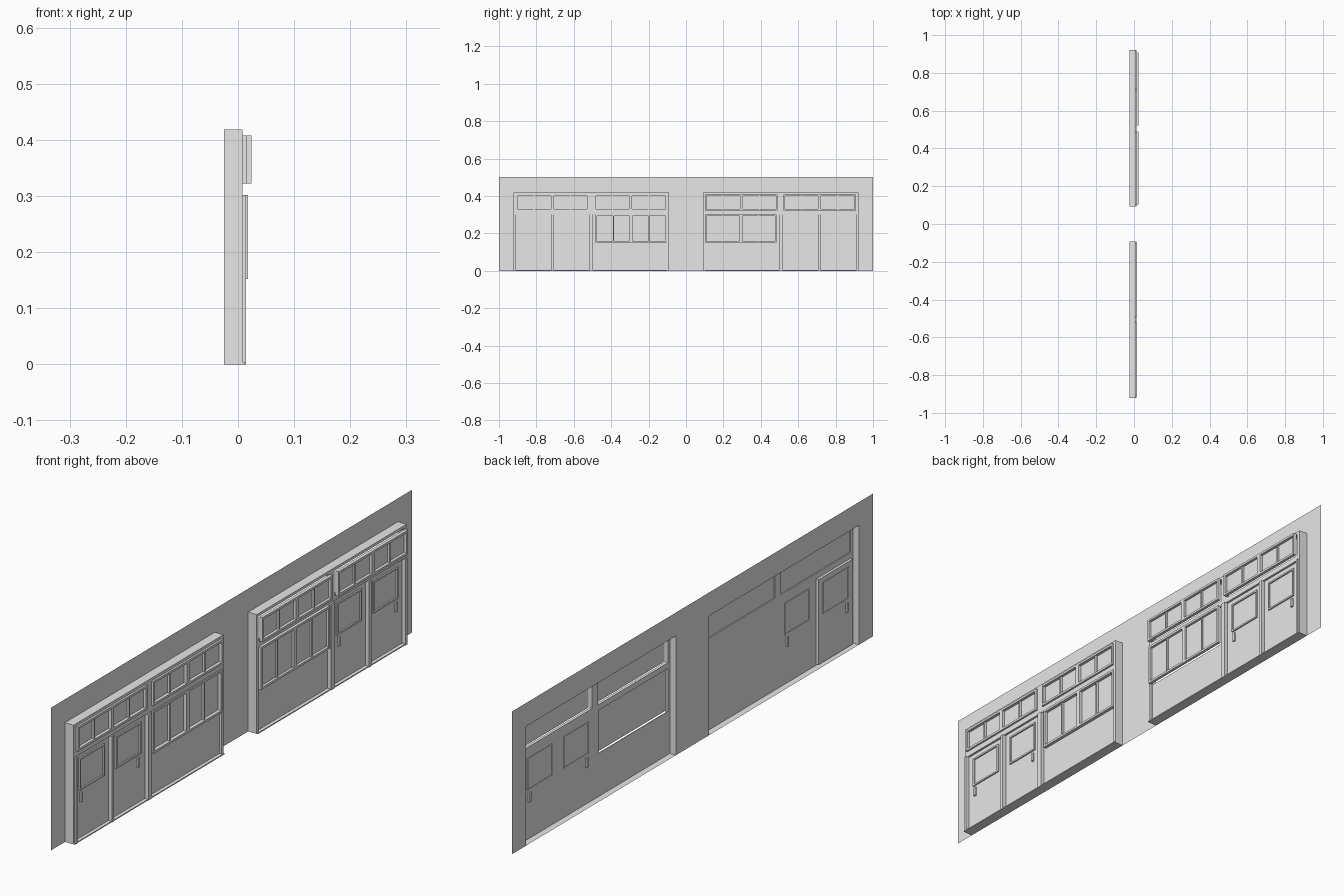
import bpy
import bmesh

cube = bpy.data.objects.get("Cube")
if cube:
    bpy.data.objects.remove(cube, do_unlink=True)

grey = bpy.data.materials.new("plain_grey")
grey.use_nodes = True
GREY = (0.8, 0.8, 0.8, 1)
grey.diffuse_color = GREY
grey.node_tree.nodes["Principled BSDF"].inputs["Base Color"].default_value = GREY

WALL, FACE, BACK = -0.025, 0.008, -0.002
INNER, OUTER, TOP = 0.092, 0.922, 0.418


class Part:
    """Collects boxes and flat sheets into one named object."""

    def __init__(self, name, side=1):
        self.name, self.side, self.bm = name, side, bmesh.new()

    def box(self, x, y, z):
        size = [b - a for a, b in (x, y, z)]
        mid = [(a + b) / 2 for a, b in (x, y, z)]
        mid[1] *= self.side
        new = bmesh.ops.create_cube(self.bm, size=1)["verts"]
        for v in new:
            v.co = [c * s + m for c, s, m in zip(v.co, size, mid)]

    def sheet(self, *points):
        self.bm.faces.new([self.bm.verts.new((x, y * self.side, z)) for x, y, z in points])

    def done(self):
        bmesh.ops.recalc_face_normals(self.bm, faces=self.bm.faces)
        mesh = bpy.data.meshes.new(self.name)
        self.bm.to_mesh(mesh)
        self.bm.free()
        mesh.materials.append(grey)
        bpy.context.collection.objects.link(bpy.data.objects.new(self.name, mesh))


def border(part, x, y, z, w):
    """Four bars around a rectangle."""
    part.box(x, y, (z[0], z[0] + w))
    part.box(x, y, (z[1] - w, z[1]))
    inner = (z[0] + w, z[1] - w)
    part.box(x, (y[0], y[0] + w), inner)
    part.box(x, (y[1] - w, y[1]), inner)


def glazing(name, side, y, z, front, pane):
    """Two double frames side by side, four panes in all."""
    part = Part(name, side)
    half = (y[1] - y[0]) / 2
    for i in range(2):
        a = y[0] + i * half
        b = a + half
        border(part, (pane, front), (a, b), z, 0.008)
        mid = (a + b) / 2
        part.box((pane, front - 0.003), (mid - 0.003, mid + 0.003), (z[0] + 0.008, z[1] - 0.008))
    part.box((pane, pane + 0.002), y, z)
    part.done()


# Flat wall sheet with two openings that reach the ground
wall = Part("wall")
strips = [(-1, -OUTER, 0), (-OUTER, -INNER, TOP), (-INNER, INNER, 0), (INNER, OUTER, TOP), (OUTER, 1, 0)]
for a, b, z in strips:
    wall.sheet((WALL, a, z), (WALL, b, z), (WALL, b, 0.5), (WALL, a, 0.5))
wall.done()

for side, label in ((-1, "near"), (1, "far")):
    # Depths differ slightly between the two shop fronts
    far = side > 0
    transom_front, transom_pane = (0.024, 0.012) if far else (0.015, 0.002)
    window_front, window_pane = (0.018, 0.007) if far else (0.012, BACK)

    # Shell that carries the front forward from the wall
    shell = Part(label + "_surround_shell", side)
    for y in (INNER, OUTER):
        shell.sheet((WALL, y, 0), (FACE, y, 0), (FACE, y, TOP), (WALL, y, TOP))
    for z in (0, TOP):
        shell.sheet((WALL, INNER, z), (FACE, INNER, z), (FACE, OUTER, z), (WALL, OUTER, z))
    shell.done()

    # Header, rail, jambs and posts
    frame = Part(label + "_frame", side)
    solid = (BACK, FACE)
    casing = (BACK, 0.014)
    frame.box(solid, (INNER, OUTER), (0.408, TOP))
    frame.box(solid, (INNER, OUTER), (0.302, 0.322))
    frame.box(solid, (INNER, 0.102), (0, 0.408))
    frame.box(solid, (0.908, OUTER), (0, 0.408))
    frame.box(solid, (0.49, 0.522), (0.322, 0.408))
    for y in ((0.496, 0.516), (0.706, 0.718), (0.908, 0.918)):
        frame.box(casing, y, (0, 0.302))
    frame.box((BACK, 0.012), (INNER, OUTER), (0, 0.004))
    frame.done()

    # Plain panel below the window
    apron = Part(label + "_apron", side)
    apron.box((BACK, 0), (0.102, 0.496), (0.004, 0.152))
    apron.box((BACK, 0), (0.484, 0.496), (0.152, 0.302))
    apron.done()

    # Glazing
    glazing(label + "_window", side, (0.102, 0.484), (0.152, 0.302), window_front, window_pane)
    glazing(label + "_inner_transom", side, (0.102, 0.49), (0.322, 0.408), transom_front, transom_pane)
    glazing(label + "_outer_transom", side, (0.522, 0.908), (0.322, 0.408), transom_front, transom_pane)

    # Doors with a framed pane and a handle on both faces
    doors = (("inner", (0.516, 0.706), 0.555, BACK),
             ("outer", (0.718, 0.908), 0.872, BACK if far else -0.011))
    for place, y, handle_y, back in doors:
        door = Part(f"{label}_{place}_door", side)
        door.box((back, 0), y, (0.004, 0.302))
        pane_y = (y[0] + 0.026, y[1] - 0.026)
        border(door, (0, 0.005), pane_y, (0.172, 0.284), 0.006)
        border(door, (back - 0.002, back), pane_y, (0.172, 0.284), 0.004)
        door.done()
        handle = Part(f"{label}_{place}_door_handle", side)
        for x in ((0, 0.006), (back - 0.006, back)):
            handle.box(x, (handle_y - 0.005, handle_y + 0.005), (0.13, 0.162))
        handle.done()
